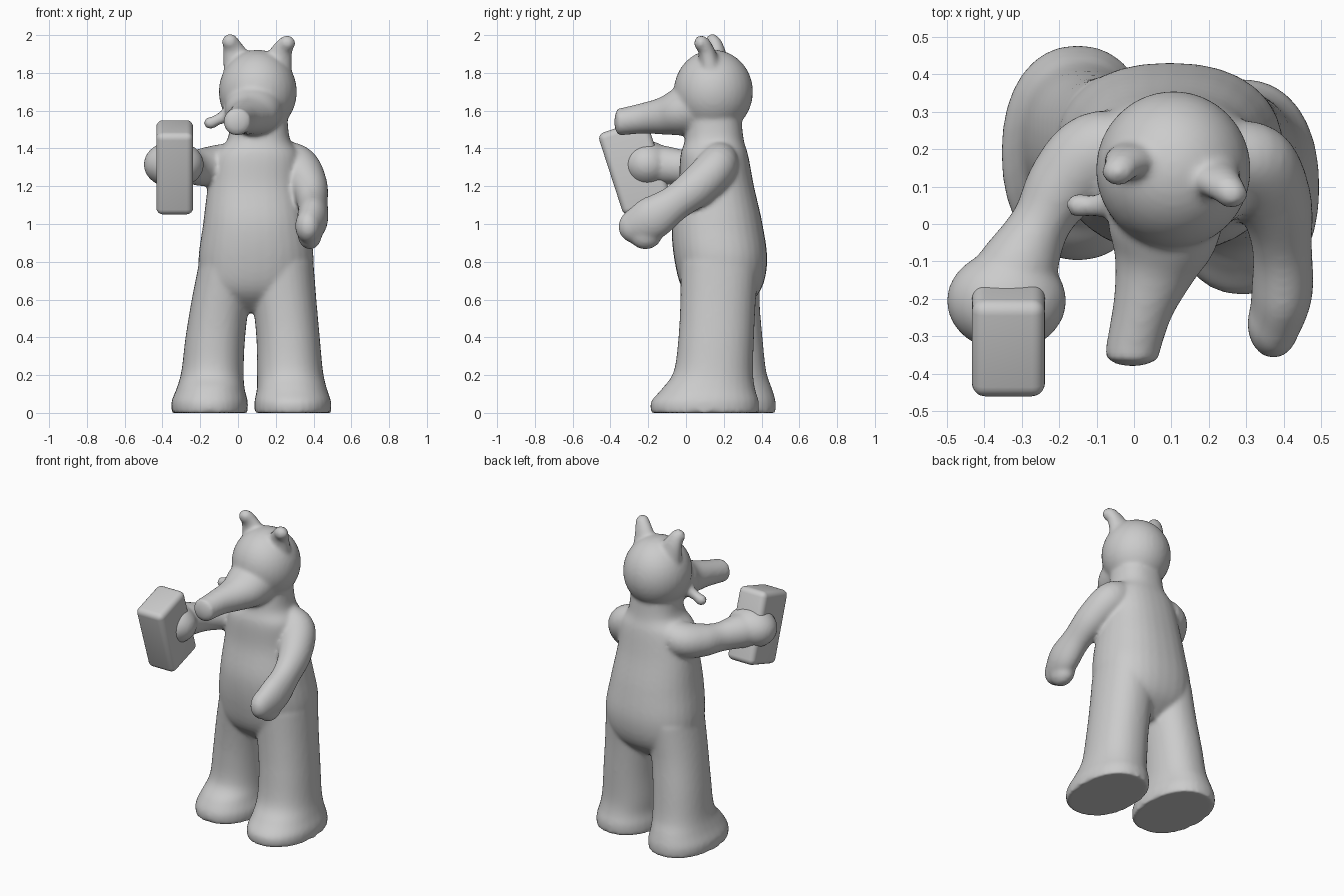
import bpy, bmesh, math
from mathutils import Vector, Matrix


def spline(keys, steps=5):
    """Smooth Catmull-Rom interpolation through rows of numbers."""
    out = []
    for i in range(len(keys) - 1):
        a, b, c, d = (keys[max(i - 1, 0)], keys[i], keys[i + 1],
                      keys[min(i + 2, len(keys) - 1)])
        for s in range(steps):
            t = s / steps
            out.append([0.5 * (2 * q + (r - p) * t + (2 * p - 5 * q + 4 * r - w) * t * t
                               + (3 * q - p - 3 * r + w) * t ** 3)
                        for p, q, r, w in zip(a, b, c, d)])
    return out + [list(keys[-1])]


def loft(bm, keys, level=False, power=2.0, sides=32):
    """Closed tube through rows of (x, y, z, radius_a, radius_b)."""
    rows = spline(keys)
    rings = []
    for i, (x, y, z, ra, rb) in enumerate(rows):
        if level:
            t = Vector((0, 0, 1))
        else:
            t = (Vector(rows[min(i + 1, len(rows) - 1)][:3])
                 - Vector(rows[max(i - 1, 0)][:3])).normalized()
        u = Vector((1, 0, 0))
        u = (u - t * u.dot(t)).normalized()
        v = t.cross(u)
        ring = []
        for k in range(sides):
            a = 2 * math.pi * k / sides
            c, s = math.cos(a), math.sin(a)
            c = math.copysign(abs(c) ** (2 / power), c)
            s = math.copysign(abs(s) ** (2 / power), s)
            ring.append(bm.verts.new(Vector((x, y, z)) + u * c * ra + v * s * rb))
        rings.append(ring)
    for r0, r1 in zip(rings, rings[1:]):
        for k in range(sides):
            n = (k + 1) % sides
            bm.faces.new((r0[k], r0[n], r1[n], r1[k]))
    bm.faces.new(rings[0][::-1])
    bm.faces.new(rings[-1])


def ball(bm, centre, radii, tilt=0):
    m = (Matrix.Translation(centre) @ Matrix.Rotation(math.radians(tilt), 4, 'X')
         @ Matrix.Diagonal((*radii, 1)))
    bmesh.ops.create_uvsphere(bm, u_segments=32, v_segments=20, radius=1, matrix=m)


def finish(bm, name):
    me = bpy.data.meshes.new(name)
    bm.to_mesh(me)
    bm.free()
    for p in me.polygons:
        p.use_smooth = True
    ob = bpy.data.objects.new(name, me)
    bpy.context.collection.objects.link(ob)
    return ob


fig = bmesh.new()

# Torso and neck
loft(fig, [(0.08, 0.19, 0.53, 0.10, 0.08), (0.085, 0.19, 0.64, 0.27, 0.20),
           (0.095, 0.185, 0.80, 0.305, 0.245), (0.095, 0.165, 1.00, 0.28, 0.24),
           (0.09, 0.16, 1.20, 0.25, 0.20), (0.10, 0.15, 1.36, 0.23, 0.18),
           (0.11, 0.15, 1.45, 0.165, 0.155), (0.11, 0.15, 1.60, 0.15, 0.14)],
     level=True, power=2.3)

# Legs flaring into broad flat feet
loft(fig, [(-0.15, 0.19, 0.00, 0.20, 0.285), (-0.15, 0.19, 0.06, 0.202, 0.285),
           (-0.145, 0.20, 0.13, 0.18, 0.255), (-0.135, 0.22, 0.22, 0.165, 0.205),
           (-0.12, 0.215, 0.40, 0.158, 0.19), (-0.09, 0.20, 0.60, 0.155, 0.19),
           (-0.04, 0.19, 0.80, 0.165, 0.21)], level=True, power=2.2)
loft(fig, [(0.29, 0.10, 0.00, 0.203, 0.285), (0.29, 0.10, 0.06, 0.203, 0.285),
           (0.285, 0.12, 0.13, 0.185, 0.245), (0.275, 0.145, 0.22, 0.175, 0.21),
           (0.265, 0.16, 0.40, 0.168, 0.20), (0.245, 0.17, 0.60, 0.17, 0.20),
           (0.22, 0.18, 0.80, 0.18, 0.21)], level=True, power=2.2)

# Hanging arm with mitten hand
loft(fig, [(0.22, 0.18, 1.36, 0.09, 0.09), (0.31, 0.16, 1.30, 0.12, 0.11),
           (0.375, 0.06, 1.20, 0.10, 0.105), (0.395, -0.06, 1.11, 0.08, 0.095),
           (0.395, -0.18, 1.03, 0.082, 0.115), (0.375, -0.27, 0.985, 0.07, 0.095)])
ball(fig, (0.372, -0.265, 0.99), (0.07, 0.095, 0.09), 35)
ball(fig, (0.38, -0.215, 0.95), (0.065, 0.09, 0.085))

# Raised arm with round fist
loft(fig, [(0.04, 0.19, 1.32, 0.12, 0.12), (-0.10, 0.18, 1.31, 0.12, 0.11),
           (-0.19, 0.10, 1.30, 0.10, 0.10), (-0.25, 0.00, 1.30, 0.08, 0.09),
           (-0.31, -0.12, 1.31, 0.11, 0.105), (-0.34, -0.20, 1.31, 0.12, 0.11)])
ball(fig, (-0.34, -0.205, 1.315), (0.16, 0.135, 0.125))

# Head
ball(fig, (0.105, 0.145, 1.70), (0.207, 0.21, 0.222))

# Snout with blunt round tip
loft(fig, [(0.09, 0.06, 1.62, 0.16, 0.15), (0.075, -0.04, 1.59, 0.145, 0.125),
           (0.055, -0.12, 1.572, 0.11, 0.10), (0.025, -0.22, 1.56, 0.082, 0.082),
           (0.0, -0.32, 1.545, 0.073, 0.073), (-0.005, -0.36, 1.54, 0.073, 0.073)])
ball(fig, (-0.005, -0.345, 1.54), (0.073, 0.035, 0.073))

# Small peg beside the jaw
loft(fig, [(-0.02, 0.07, 1.60, 0.05, 0.05), (-0.09, 0.05, 1.56, 0.032, 0.032),
           (-0.145, 0.05, 1.535, 0.028, 0.028)])
ball(fig, (-0.145, 0.05, 1.535), (0.037, 0.034, 0.034))

# Ears
loft(fig, [(0.01, 0.17, 1.82, 0.09, 0.06), (-0.02, 0.165, 1.91, 0.063, 0.045),
           (-0.04, 0.145, 1.97, 0.042, 0.038)])
ball(fig, (-0.042, 0.14, 1.965), (0.044, 0.038, 0.042))
loft(fig, [(0.20, 0.13, 1.82, 0.09, 0.06), (0.23, 0.11, 1.91, 0.06, 0.045),
           (0.26, 0.085, 1.965, 0.042, 0.038)])
ball(fig, (0.26, 0.08, 1.957), (0.044, 0.038, 0.042))

# Fuse the figure into one soft skin
figure = finish(fig, "standing_animal_figure")
rm = figure.modifiers.new("fuse", 'REMESH')
rm.mode = 'VOXEL'
rm.voxel_size = 0.012
rm.use_smooth_shade = True
sm = figure.modifiers.new("soften", 'SMOOTH')
sm.factor = 0.5
sm.iterations = 8

# Tilted rounded block held in the fist
bl = bmesh.new()
bmesh.ops.create_cube(bl, size=1, matrix=Matrix.Translation((-0.335, -0.27, 1.30))
                      @ Matrix.Rotation(math.radians(18), 4, 'X')
                      @ Matrix.Diagonal((0.195, 0.27, 0.455, 1)))
block = finish(bl, "held_block")
bv = block.modifiers.new("round", 'BEVEL')
bv.width = 0.035
bv.segments = 5
